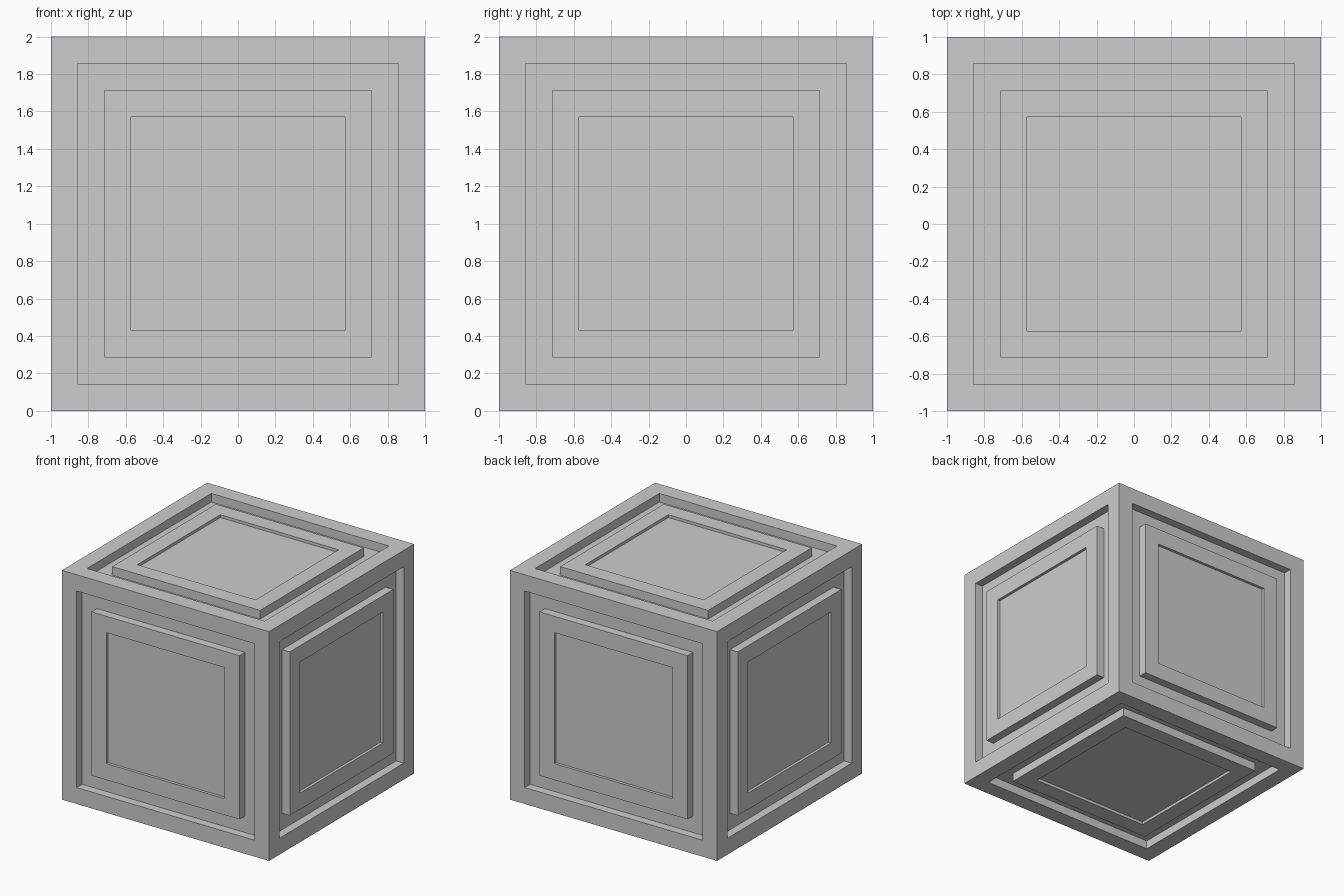
import bpy, bmesh

# Remove the default object only
default = bpy.data.objects.get("Cube")
if default:
    bpy.data.objects.remove(default, do_unlink=True)

STEP = 1 / 7      # width of each border band
GROOVE = 0.075    # depth of the channel around each panel
RECESS = 0.025    # depth of the sunken panel centre


def make_material(name, rgb):
    mat = bpy.data.materials.new(name)
    mat.use_nodes = True
    colour = (*rgb, 1.0)
    mat.diffuse_color = colour
    mat.node_tree.nodes["Principled BSDF"].inputs["Base Color"].default_value = colour
    return mat


def inset_and_push(bm, faces, width, depth):
    """Inset each face, then move the inner face straight along its normal."""
    bmesh.ops.inset_individual(bm, faces=faces, thickness=width, depth=0,
                               use_even_offset=True)
    moved = bmesh.ops.extrude_discrete_faces(bm, faces=faces)["faces"]
    for face in moved:
        face.normal_update()
        bmesh.ops.translate(bm, verts=face.verts, vec=face.normal * depth)
    return moved


# Crate body: framed cube with a raised, sunken-centre panel on all six sides
bm = bmesh.new()
bmesh.ops.create_cube(bm, size=2)
sides = bm.faces[:]
for depth in (-GROOVE, GROOVE, -RECESS):
    sides = inset_and_push(bm, sides, STEP, depth)
bmesh.ops.recalc_face_normals(bm, faces=bm.faces[:])

mesh = bpy.data.meshes.new("crate")
bm.to_mesh(mesh)
bm.free()
mesh.materials.append(make_material("plain grey", (0.61, 0.61, 0.61)))

crate = bpy.data.objects.new("crate", mesh)
crate.location.z = 1
bpy.context.collection.objects.link(crate)
